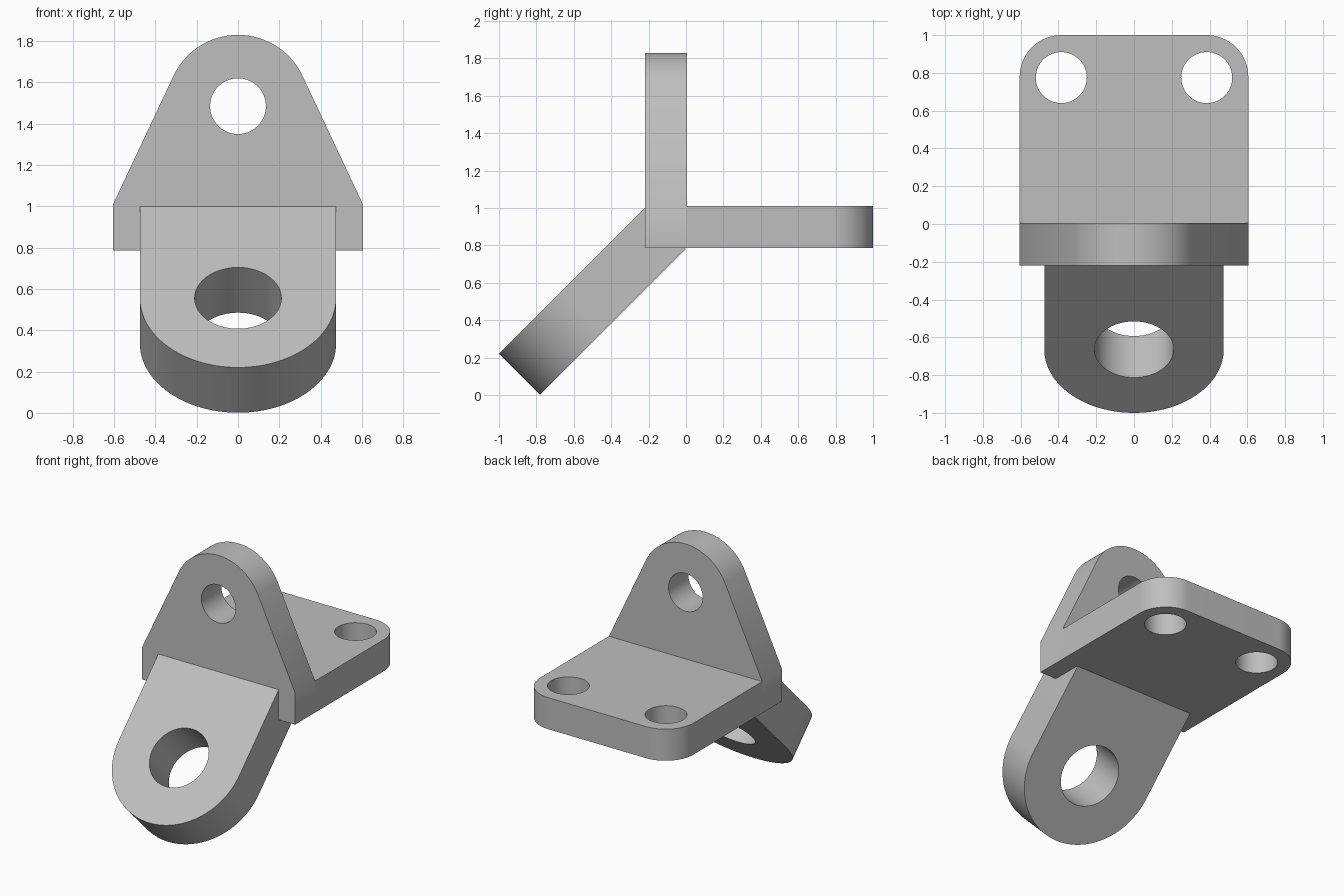
import bpy, bmesh
from math import sin, cos, radians, degrees, acos, atan2, hypot
from mathutils import Vector

cube = bpy.data.objects.get("Cube")
if cube:
    bpy.data.objects.remove(cube, do_unlink=True)

grey = bpy.data.materials.new("plain grey")
grey.use_nodes = True
colour = (0.52, 0.52, 0.52, 1)
grey.diffuse_color = colour
grey.node_tree.nodes["Principled BSDF"].inputs["Base Color"].default_value = colour


def arc(u, v, r, start, end, steps=32):
    """Points on an arc, angles in degrees."""
    angles = [radians(start + (end - start) * i / steps) for i in range(steps + 1)]
    return [(u + r * cos(a), v + r * sin(a)) for a in angles]


def circle(u, v, r):
    return arc(u, v, r, 0, 360, 64)[:-1]


def plate(name, outline, holes, origin, u_dir, v_dir, depth):
    """Flat plate with holes, extruded along the depth vector."""
    origin, u_dir, v_dir = Vector(origin), Vector(u_dir), Vector(v_dir)
    bm = bmesh.new()
    for loop in [outline] + holes:
        verts = [bm.verts.new(origin + u_dir * u + v_dir * v) for u, v in loop]
        for a, b in zip(verts, verts[1:] + verts[:1]):
            bm.edges.new((a, b))
    bmesh.ops.triangle_fill(bm, use_beauty=True, edges=bm.edges[:],
                            normal=u_dir.cross(v_dir))
    extruded = bmesh.ops.extrude_face_region(bm, geom=bm.faces[:], use_keep_orig=True)
    moved = [g for g in extruded["geom"] if isinstance(g, bmesh.types.BMVert)]
    bmesh.ops.translate(bm, verts=moved, vec=Vector(depth))
    bmesh.ops.recalc_face_normals(bm, faces=bm.faces[:])
    mesh = bpy.data.meshes.new(name)
    bm.to_mesh(mesh)
    bm.free()
    mesh.materials.append(grey)
    obj = bpy.data.objects.new(name, mesh)
    bpy.context.collection.objects.link(obj)
    bpy.ops.object.select_all(action="DESELECT")
    obj.select_set(True)
    bpy.context.view_layer.objects.active = obj
    bpy.ops.object.shade_smooth_by_angle(angle=radians(30))


half, bottom, top = 0.605, 0.785, 1.01
front, back = -0.22, 0.005

# Upright plate: sides run tangent into the rounded top
eye_z, eye_r = 1.485, 0.345
du, dv = half, top - eye_z
tangent = degrees(atan2(dv, du) + acos(eye_r / hypot(du, dv)))
outline = [(-half, top), (-half, bottom), (half, bottom), (half, top)]
outline += arc(0, eye_z, eye_r, tangent, 180 - tangent, 48)
plate("upright_plate", outline, [circle(0, eye_z, 0.135)],
      (0, front, 0), (1, 0, 0), (0, 0, 1), (0, back - front, 0))

# Base plate: two rounded rear corners, two bolt holes
corner_r = 0.22
cu, cv = half - corner_r, 1 - corner_r
outline = [(-half, back), (half, back)]
outline += arc(cu, cv, corner_r, 0, 90) + arc(-cu, cv, corner_r, 90, 180)
plate("base_plate", outline, [circle(s * cu, 0.775, 0.135) for s in (-1, 1)],
      (0, 0, bottom), (1, 0, 0), (0, 1, 0), (0, 0, top - bottom))

# Sloping tongue with a round end and one large hole
s = cos(radians(45))
tongue_r, centre = 0.475, 0.628
outline = [(-tongue_r, 0), (tongue_r, 0)] + arc(0, centre, tongue_r, 0, 180, 64)
plate("sloping_tongue", outline, [circle(0, centre, 0.21)],
      (0, front, 1.0), (1, 0, 0), (0, -s, -s), (0, 0.31 * s, -0.31 * s))
